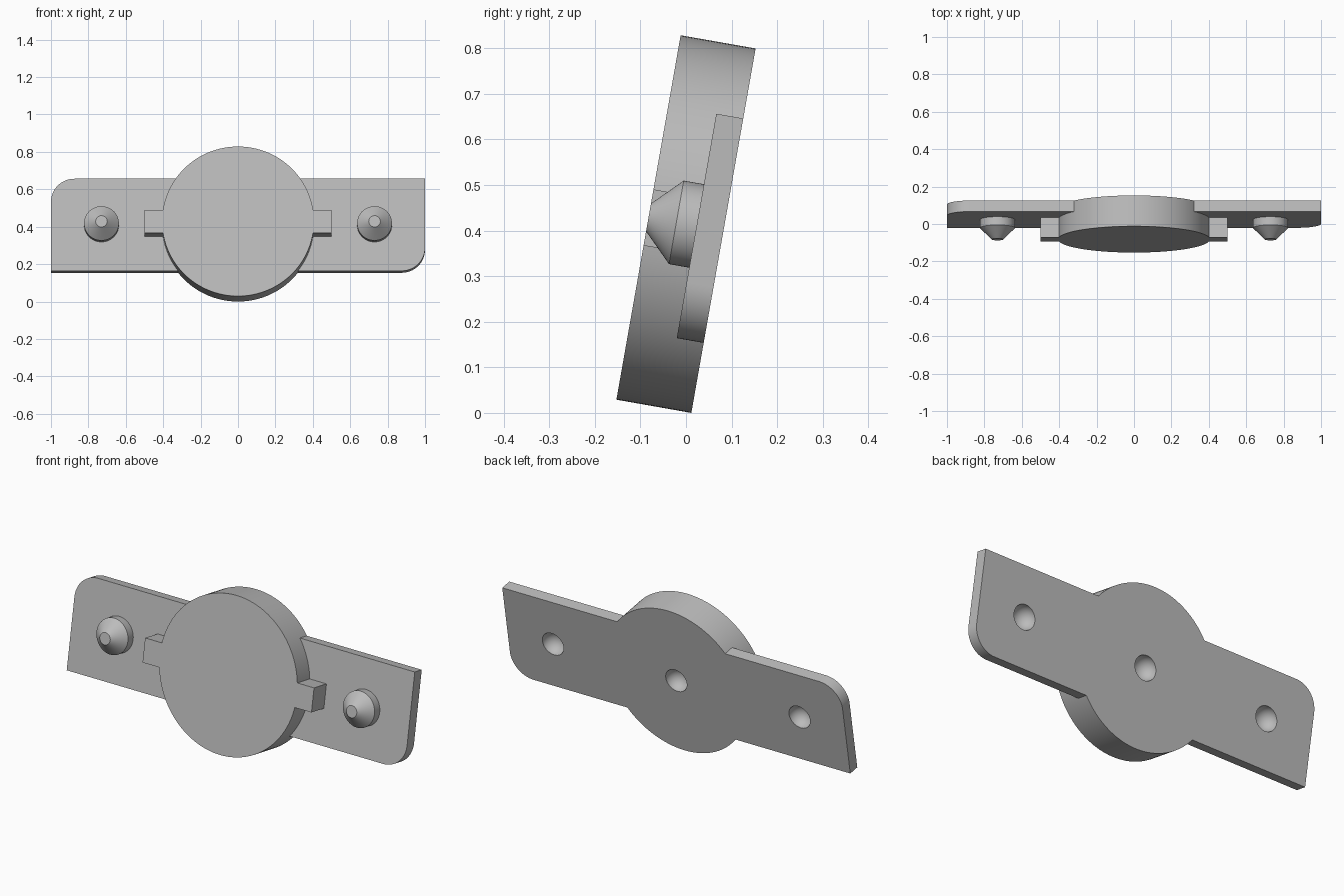
import bpy, bmesh, math
from mathutils import Matrix

cube = bpy.data.objects.get("Cube")
if cube:
    bpy.data.objects.remove(cube)

grey = bpy.data.materials.new("light grey")
grey.use_nodes = True
colour = (0.5, 0.5, 0.5, 1)
grey.diffuse_color = colour
grey.node_tree.nodes["Principled BSDF"].inputs["Base Color"].default_value = colour

# Parts are built upright with the back face on y = 0, then leaned back together
TILT = math.radians(10)
RADIUS, DEPTH, PLATE = 0.406, 0.167, 0.06
PIN_X = 0.73


def finish(bm, name):
    bmesh.ops.recalc_face_normals(bm, faces=bm.faces)
    mesh = bpy.data.meshes.new(name)
    bm.to_mesh(mesh)
    bm.free()
    mesh.materials.append(grey)
    ob = bpy.data.objects.new(name, mesh)
    bpy.context.collection.objects.link(ob)
    return ob


def circle(r, n):
    return [(r * math.cos(2 * math.pi * i / n), r * math.sin(2 * math.pi * i / n)) for i in range(n)]


def prism(name, outline, back, front):
    """Extrude an x-z outline towards the front."""
    bm = bmesh.new()
    face = bm.faces.new([bm.verts.new((x, -back, z)) for x, z in outline])
    new = bmesh.ops.extrude_face_region(bm, geom=[face])["geom"]
    verts = [v for v in new if isinstance(v, bmesh.types.BMVert)]
    bmesh.ops.translate(bm, vec=(0, back - front, 0), verts=verts)
    return finish(bm, name)


def pin(name, x):
    """Short cylinder with a blunt conical tip."""
    bm = bmesh.new()
    rings = []
    for r, d in ((0.093, 0.03), (0.093, 0.105), (0.031, DEPTH)):
        rings.append([bm.verts.new((x + a, -d, b)) for a, b in circle(r, 64)])
    for low, high in zip(rings, rings[1:]):
        for i in range(64):
            j = (i + 1) % 64
            bm.faces.new((low[i], low[j], high[j], high[i]))
    bm.faces.new(rings[0])
    bm.faces.new(rings[-1])
    return finish(bm, name)


def socket(x):
    bm = bmesh.new()
    bmesh.ops.create_uvsphere(bm, u_segments=48, v_segments=24, radius=0.0625,
                              matrix=Matrix.Translation((x, 0, 0)))
    return finish(bm, "socket_cutter")


def combine(target, other, operation):
    """Boolean the other object into the target and discard it."""
    mod = target.modifiers.new("combine", 'BOOLEAN')
    mod.operation, mod.solver, mod.object = operation, 'EXACT', other
    bpy.context.view_layer.objects.active = target
    bpy.ops.object.modifier_apply(modifier=mod.name)
    bpy.data.objects.remove(other)


# Plate with two opposite rounded corners
def rounded_corner(x, z, start, r=0.125, n=16):
    return [(x + r * math.cos(start + i * math.pi / 2 / n),
             z + r * math.sin(start + i * math.pi / 2 / n)) for i in range(n + 1)]


outline = ([(1, 0.25)] + rounded_corner(-0.875, 0.125, math.pi / 2)
           + [(-1, -0.25)] + rounded_corner(0.875, -0.125, -math.pi / 2))
bracket = prism("bracket", outline, 0, PLATE)

# Round boss, side tabs and pins merged into the plate
combine(bracket, prism("round_boss", circle(RADIUS, 128), 0, DEPTH), 'UNION')
tab = [(-0.5, -0.0625), (0.5, -0.0625), (0.5, 0.0625), (-0.5, 0.0625)]
combine(bracket, prism("side_tabs", tab, 0.03, DEPTH), 'UNION')
for x in (-PIN_X, PIN_X):
    combine(bracket, pin("pin", x), 'UNION')

# Sockets sunk into the back
for x in (-PIN_X, 0, PIN_X):
    combine(bracket, socket(x), 'DIFFERENCE')

# Lean the whole bracket back and stand it on the ground
bracket.data.transform(Matrix.Translation((0, DEPTH / 2 * math.cos(TILT), RADIUS * math.cos(TILT)))
                       @ Matrix.Rotation(-TILT, 4, 'X'))
bpy.ops.object.select_all(action='DESELECT')
bracket.select_set(True)
bpy.context.view_layer.objects.active = bracket
bpy.ops.object.shade_smooth_by_angle(angle=math.radians(25))
